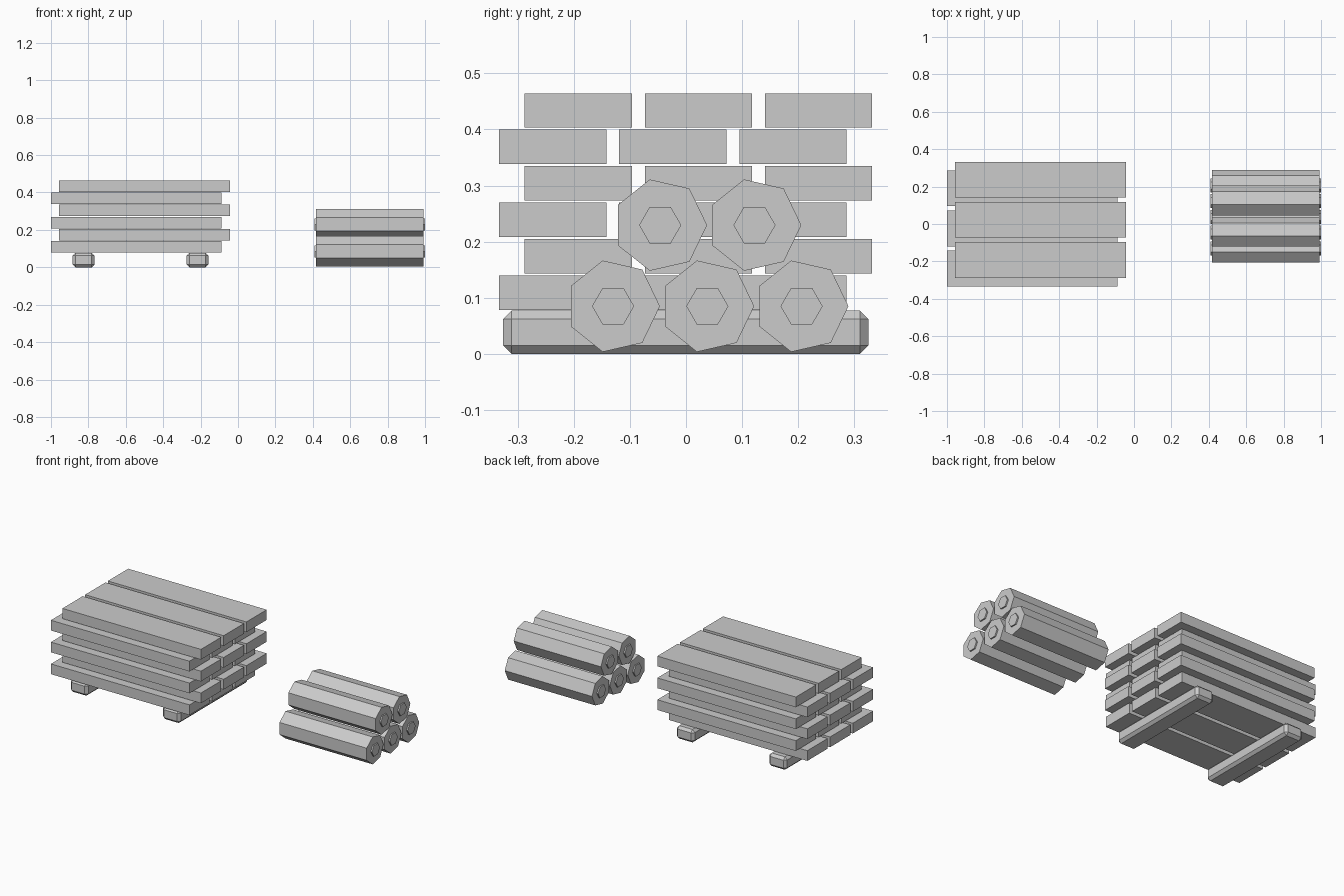
import bpy, bmesh, math
from mathutils import Matrix, Vector

if "Cube" in bpy.data.objects:
    bpy.data.objects.remove(bpy.data.objects["Cube"])

grey = bpy.data.materials.new("plain_grey")
grey.diffuse_color = (0.6, 0.6, 0.6, 1)
grey.use_nodes = True
grey.node_tree.nodes["Principled BSDF"].inputs["Base Color"].default_value = grey.diffuse_color


def finish(bm, name):
    """Turn a bmesh into a flat-shaded object."""
    bmesh.ops.recalc_face_normals(bm, faces=bm.faces)
    mesh = bpy.data.meshes.new(name)
    bm.to_mesh(mesh)
    bm.free()
    mesh.materials.append(grey)
    obj = bpy.data.objects.new(name, mesh)
    bpy.context.collection.objects.link(obj)
    return obj


def box(name, lo, hi, bevel=0):
    lo, hi = Vector(lo), Vector(hi)
    bm = bmesh.new()
    bmesh.ops.create_cube(
        bm, size=1,
        matrix=Matrix.Translation((lo + hi) / 2) @ Matrix.Diagonal((*(hi - lo), 1)))
    if bevel:
        bmesh.ops.bevel(bm, geom=bm.edges[:], offset=bevel, segments=1,
                        affect='EDGES', profile=0.5)
    return finish(bm, name)


def prism_x(name, sides, radius, x0, x1, y, z):
    """Prism along x with one corner pointing to +y."""
    bm = bmesh.new()
    rings = []
    for x in (x0, x1):
        rings.append([bm.verts.new((x,
                                    y + radius * math.cos(2 * math.pi * i / sides),
                                    z + radius * math.sin(2 * math.pi * i / sides)))
                      for i in range(sides)])
    a, b = rings
    bm.faces.new(a)
    bm.faces.new(b)
    for i in range(sides):
        j = (i + 1) % sides
        bm.faces.new((a[i], a[j], b[j], b[i]))
    return finish(bm, name)


# Two chamfered skids under the plank stack
for side, x in (("left", -0.884), ("right", -0.275)):
    box(f"skid_{side}", (x, -0.326, 0), (x + 0.117, 0.325, 0.077), bevel=0.015)

# Six layers of three planks, every other layer shifted
for layer in range(6):
    shifted = layer % 2
    x = -0.956 if shifted else -1.0
    y0 = -0.2875 if shifted else -0.333
    z = 0.0785 + 0.065 * layer
    for n in range(3):
        y = y0 + 0.214 * n
        box(f"plank_{layer + 1}_{n + 1}", (x, y, z), (x + 0.913, y + 0.191, z + 0.061))

# Log pile: three below, two on top, each with raised heartwood on both ends
logs = [(-0.13 + 0.168 * i, 0.085) for i in range(3)]
logs += [(-0.046 + 0.168 * i, 0.2295) for i in range(2)]
for n, (y, z) in enumerate(logs, 1):
    prism_x(f"log_{n}", 7, 0.0835, 0.417, 0.992, y, z)
    prism_x(f"log_{n}_heart_left", 6, 0.0375, 0.409, 0.417, y, z)
    prism_x(f"log_{n}_heart_right", 6, 0.0375, 0.992, 1.0, y, z)
